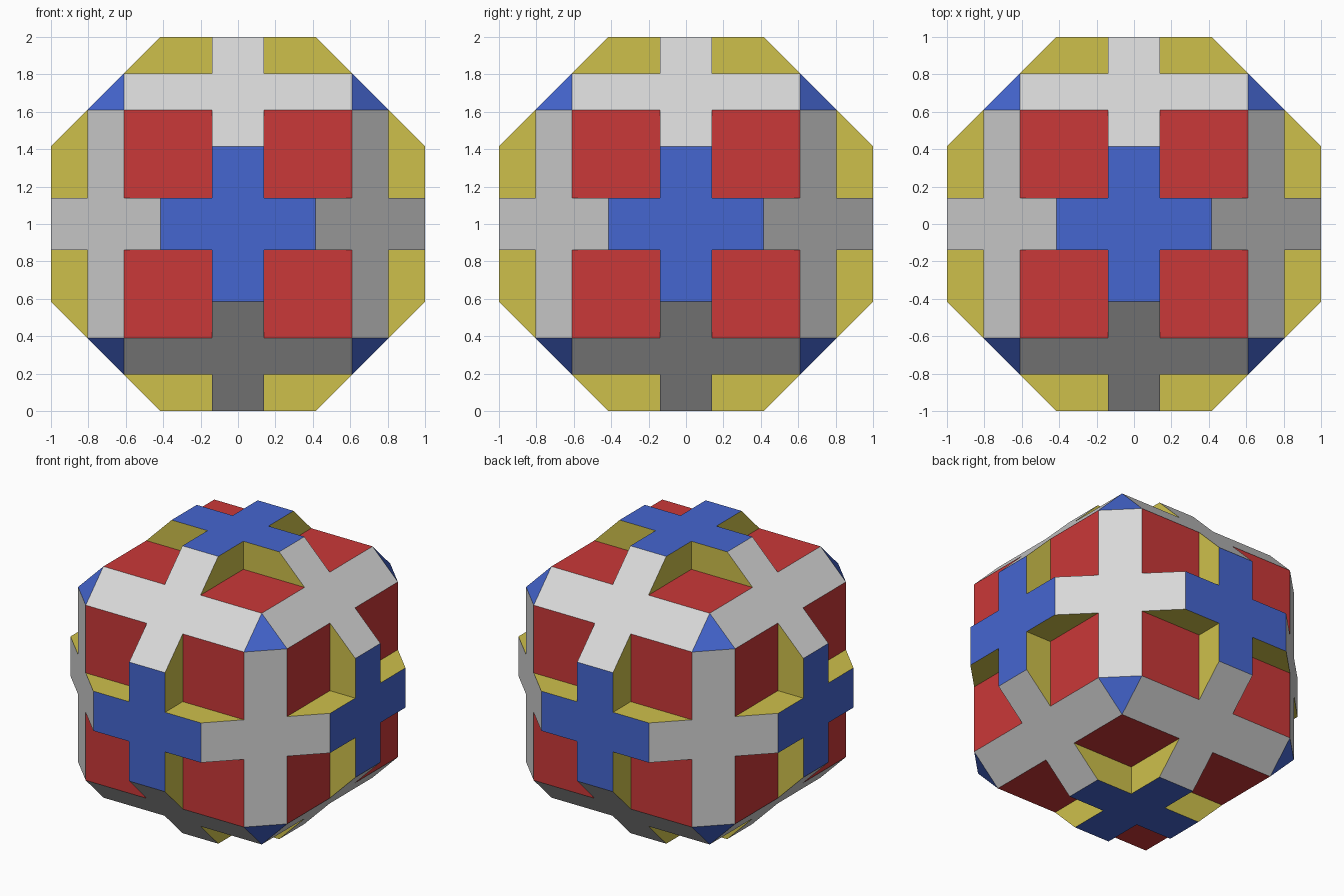
import bpy, bmesh, math
from mathutils import Vector

if "Cube" in bpy.data.objects:
    bpy.data.objects.remove(bpy.data.objects["Cube"])

# Evenly stepped key distances from the centre
B = math.sqrt(2) - 1           # half length of a face cross arm
A = B / 3                      # half width of every cross arm
C = B + (1 - B) / 3            # outer edge of the recessed panels
D = B + 2 * (1 - B) / 3        # depth of the recessed panels


def material(name, rgb):
    mat = bpy.data.materials.new(name)
    lin = [(v / 255 / 12.92) if v < 10 else ((v / 255 + 0.055) / 1.055) ** 2.4 for v in rgb]
    mat.diffuse_color = (*lin, 1)
    mat.use_nodes = True
    mat.node_tree.nodes["Principled BSDF"].inputs["Base Color"].default_value = mat.diffuse_color
    return mat


BLUE, RED, YELLOW, GREY = range(4)
mats = [material("blue", (69, 102, 208)), material("red", (202, 56, 56)),
        material("yellow", (206, 192, 75)), material("light grey", (216, 216, 216))]

# One third of one octant, as (colour, outline)
pieces = [
    # quarter of a face cross
    (BLUE, [(1, 0, 0), (1, B, 0), (1, B, A), (1, A, A), (1, A, B), (1, 0, B)]),
    # recessed square panel
    (RED, [(D, A, A), (D, C, A), (D, C, C), (D, A, C)]),
    # the two walls between panel and cross
    (YELLOW, [(D, A, A), (1, A, A), (1, A, B), (D, A, C)]),
    (YELLOW, [(D, A, A), (D, C, A), (1, B, A), (1, A, A)]),
    # half of a bevelled edge cross
    (GREY, [(1, 0, B), (B, 0, 1), (B, A, 1), (C, A, D),
            (C, C, D), (D, C, C), (D, A, C), (1, A, B)]),
]
# corner triangle, one per octant
corner = (BLUE, [(D, C, C), (C, D, C), (C, C, D)])

# Turn the pieces round the octant diagonal
octant = [corner]
for colour, pts in pieces:
    for k in range(3):
        octant.append((colour, [p[k:] + p[:k] for p in pts]))

# Mirror the octant into all eight
bm = bmesh.new()
for sx in (1, -1):
    for sy in (1, -1):
        for sz in (1, -1):
            for colour, pts in octant:
                verts = [bm.verts.new(Vector((x * sx, y * sy, z * sz + 1))) for x, y, z in pts]
                bm.faces.new(verts).material_index = colour
bmesh.ops.remove_doubles(bm, verts=bm.verts, dist=1e-4)
bmesh.ops.recalc_face_normals(bm, faces=bm.faces)
# Join the quarters into whole crosses
bmesh.ops.dissolve_limit(bm, angle_limit=0.01, verts=bm.verts, edges=bm.edges,
                         delimit={'MATERIAL'})

mesh = bpy.data.meshes.new("cross_polyhedron")
bm.to_mesh(mesh)
bm.free()
for mat in mats:
    mesh.materials.append(mat)
bpy.context.collection.objects.link(bpy.data.objects.new("cross_polyhedron", mesh))
